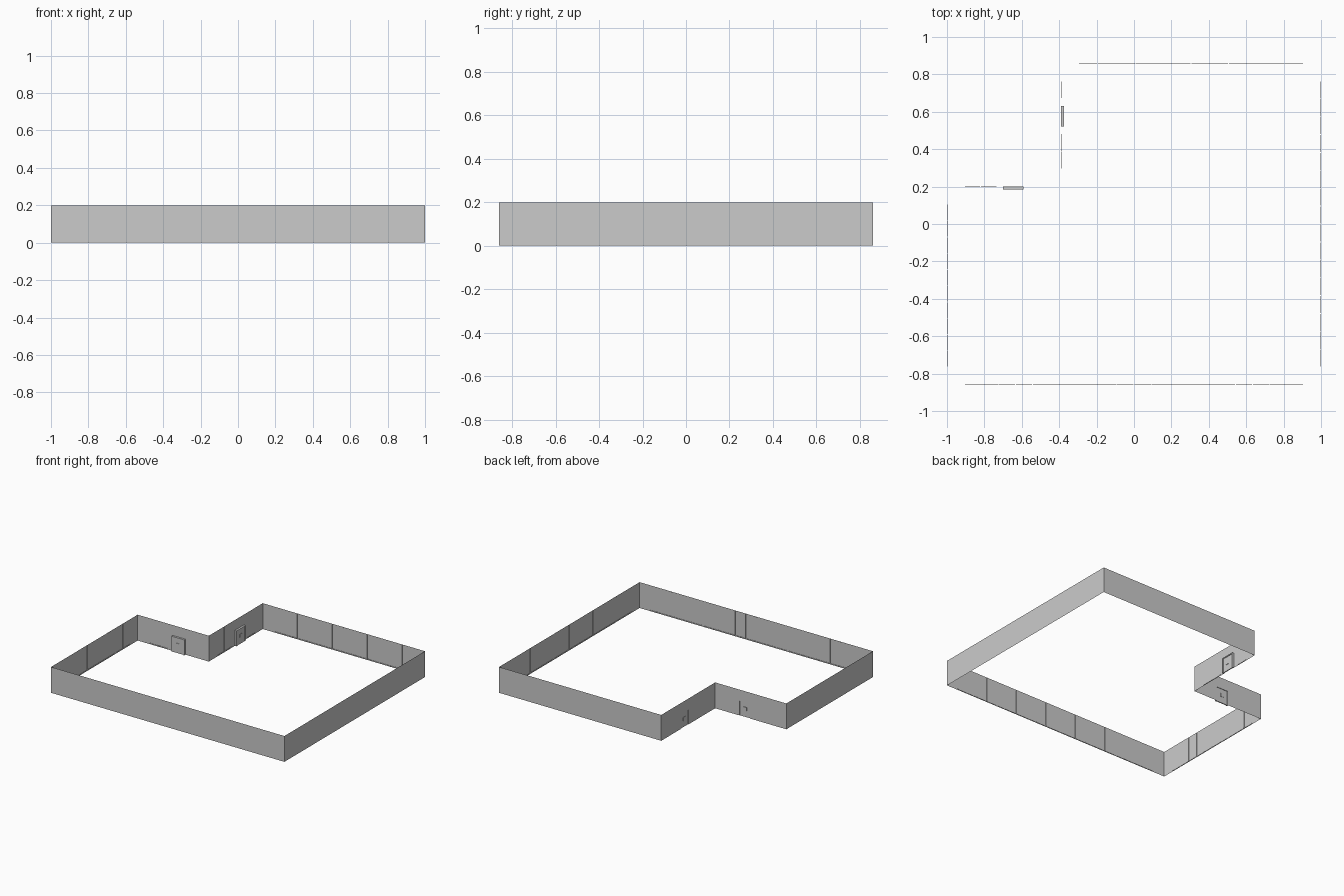
import bpy
from mathutils import Vector

if "Cube" in bpy.data.objects:
    bpy.data.objects.remove(bpy.data.objects["Cube"])

H = 0.2            # wall height
DOOR_W, DOOR_H = 0.11, 0.12
UP = Vector((0, 0, 1))


def mesh_object(name, verts, faces):
    me = bpy.data.meshes.new(name)
    me.from_pydata([tuple(v) for v in verts], [], faces)
    ob = bpy.data.objects.new(name, me)
    bpy.context.collection.objects.link(ob)
    return ob


class Part:
    """Collects quads and boxes in a wall's own axes: along, inward, up."""

    def __init__(self, start, end):
        self.o = Vector((*start, 0))
        d = Vector((*end, 0)) - self.o
        self.length = d.length
        self.u = d.normalized()
        self.n = UP.cross(self.u)      # points into the room
        self.v, self.f = [], []

    def at(self, s, d, z):
        return self.o + self.u * s + self.n * d + UP * z

    def quad(self, s0, s1, z0, z1, d=0.0):
        i = len(self.v)
        self.v += [self.at(s, d, z) for s, z in
                   ((s0, z0), (s0, z1), (s1, z1), (s1, z0))]
        self.f.append((i, i + 1, i + 2, i + 3))

    def box(self, s0, s1, d0, d1, z0, z1):
        i = len(self.v)
        self.v += [self.at(s, d, z) for z in (z0, z1) for s, d in
                   ((s0, d0), (s1, d0), (s1, d1), (s0, d1))]
        for q in ((0, 3, 2, 1), (4, 5, 6, 7), (0, 1, 5, 4),
                  (1, 2, 6, 5), (2, 3, 7, 6), (3, 0, 4, 7)):
            self.f.append(tuple(i + k for k in q))

    def finish(self, name):
        ob = mesh_object(name, self.v, self.f)
        self.v, self.f = [], []
        return ob


def door(w, c, name):
    a, b, t = c - DOOR_W / 2, c + DOOR_W / 2, 0.008
    # frame: two jambs and a head
    w.box(a, a + t, 0, 0.015, 0, DOOR_H)
    w.box(b - t, b, 0, 0.015, 0, DOOR_H)
    w.box(a + t, b - t, 0, 0.015, DOOR_H - t, DOOR_H)
    w.finish(name + "_frame")
    # leaf with a small square plate on each side
    w.box(a + t, b - t, 0.004, 0.011, 0, DOOR_H - t)
    w.finish(name + "_leaf")
    w.box(c - 0.013, c + 0.013, 0.001, 0.014, 0.05, 0.076)
    w.finish(name + "_plate")


def wall(name, start, end, panels, door_at=None):
    w = Part(start, end)
    L = w.length
    # thin wall sheet, left open at the doorway
    if door_at is None:
        w.quad(0, L, 0, H)
    else:
        a, b = door_at - DOOR_W / 2, door_at + DOOR_W / 2
        w.quad(0, a, 0, H)
        w.quad(a, b, DOOR_H, H)
        w.quad(b, L, 0, H)
    w.finish(name)
    # slim skirting lengths and panel seams, stopping short of the corners
    end_gap = 0.095
    step = (L - 2 * end_gap) / panels
    for i in range(panels):
        s0, s1 = end_gap + i * step, end_gap + (i + 1) * step
        if door_at is not None and s1 > door_at - 0.09 and s0 < door_at + 0.09:
            continue
        w.box(s0 + 0.002, s1 - 0.002, 0, 0.003, 0.003, 0.009)
        if i:
            w.box(s0 - 0.001, s0 + 0.001, 0, 0.001, 0.009, H - 0.004)
    w.finish(name + "_trim")
    if door_at is not None:
        door(w, door_at, name + "_door")


X, Y, NX, NY = 1.0, 0.86, -0.39, 0.2

# perimeter, counter-clockwise, with the notch at the back left
wall("front_wall", (-X, -Y), (X, -Y), 20)
wall("right_wall", (X, -Y), (X, Y), 16)
wall("back_wall", (X, Y), (NX, Y), 12)
wall("notch_side_wall", (NX, Y), (NX, NY), 5, Y - 0.575)
wall("notch_back_wall", (NX, NY), (-X, NY), 5, NX + 0.645)
wall("left_wall", (-X, NY), (-X, -Y), 10)
